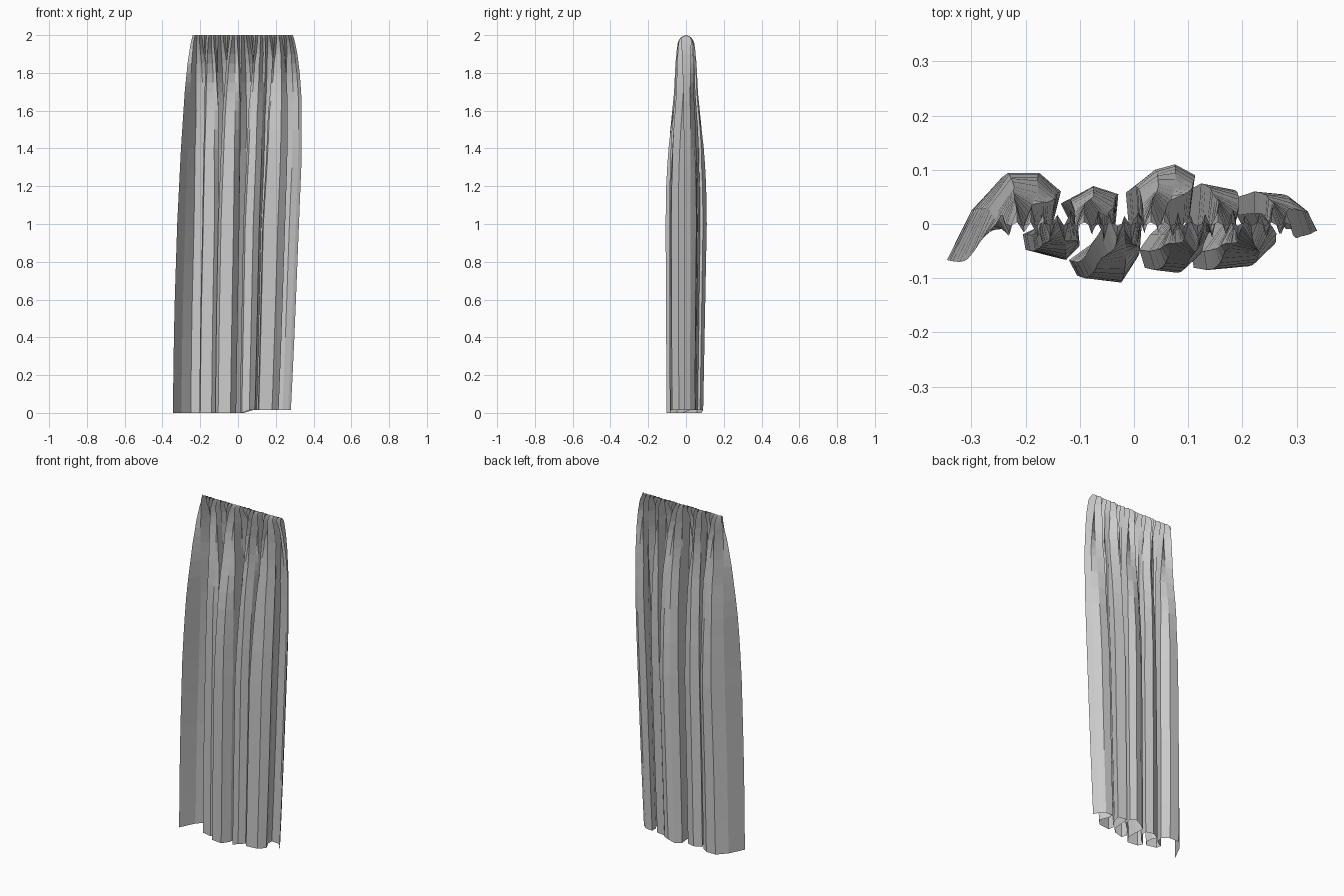
import bpy

# Hem path seen from above: deep rounded folds, left edge to right edge
hem = [(-.345, -.07), (-.30, .03), (-.25, .094), (-.19, .094), (-.15, .06),
       (-.165, 0), (-.205, -.02), (-.20, -.05), (-.14, -.066), (-.115, -.04),
       (-.12, .01), (-.135, .045), (-.09, .07), (-.045, .055), (-.05, 0),
       (-.08, -.04), (-.12, -.07), (-.105, -.10), (-.04, -.108), (-.01, -.06),
       (-.01, 0), (-.015, .07), (.02, .10), (.055, .11), (.09, .09),
       (.08, .03), (.03, -.02), (.01, -.05), (.02, -.085), (.06, -.09),
       (.09, -.06), (.095, 0), (.10, .075), (.155, .063), (.145, .01),
       (.105, -.05), (.11, -.085), (.18, -.078), (.215, -.04), (.19, .02),
       (.19, .06), (.235, .055), (.265, .025), (.28, -.01)]


def lookup(table, z):
    """Linear lookup of a value by height."""
    for (z0, a), (z1, b) in zip(table, table[1:]):
        if z <= z1:
            return a + (b - a) * (z - z0) / (z1 - z0)
    return table[-1][1]


# Silhouette and fold depth by height
left = [(0, -.345), (.5, -.338), (1, -.322), (1.4, -.302), (1.7, -.282),
        (1.85, -.267), (1.95, -.252), (2, -.24)]
right = [(0, .282), (.5, .305), (1, .325), (1.35, .339), (1.65, .339),
         (1.8, .328), (1.9, .315), (1.97, .30), (2, .29)]
depth = [(0, .95), (.6, .98), (1, 1), (1.2, .97), (1.45, .85), (1.7, .55),
         (1.85, .4), (1.95, .25), (2, 0)]
blend = [(0, 1), (1, 1), (1.6, .75), (1.85, .4), (2, 0)]
pleat = [(0, 0), (1.3, 0), (1.7, .008), (1.93, .02), (1.975, .025),
         (1.99, .02), (2, .003)]

rows = [0, .2, .4, .6, .8, 1, 1.1, 1.2, 1.3, 1.4, 1.5, 1.6, 1.65, 1.7, 1.75,
        1.8, 1.85, 1.9, 1.93, 1.96, 1.975, 1.99, 2]
n = len(hem)
verts, faces = [], []
for z in rows:
    l, r, d, t, p = (lookup(c, z) for c in (left, right, depth, blend, pleat))
    for i, (hx, hy) in enumerate(hem):
        # edges swing most, inner folds hang nearly straight
        u = (hx + .345) / .627
        fold_x = hx + (l + .345) * (1 - u) ** 2 + (r - .282) * u ** 2
        x = t * fold_x + (1 - t) * (l + (r - l) * i / (n - 1))
        y = hy * d + p * (-1) ** i
        if hy > 0 and z < 1:
            y *= .87 + .13 * z
        lift = .015 if z == 0 and hx > .05 else 0
        verts.append((x, y, z + lift))
for k in range(len(rows) - 1):
    for i in range(n - 1):
        a = k * n + i
        faces.append((a, a + 1, a + 1 + n, a + n))

# Single hanging sheet of pleated cloth
mesh = bpy.data.meshes.new("curtain")
mesh.from_pydata(verts, [], faces)
mesh.update()
curtain = bpy.data.objects.new("curtain", mesh)
bpy.context.collection.objects.link(curtain)
